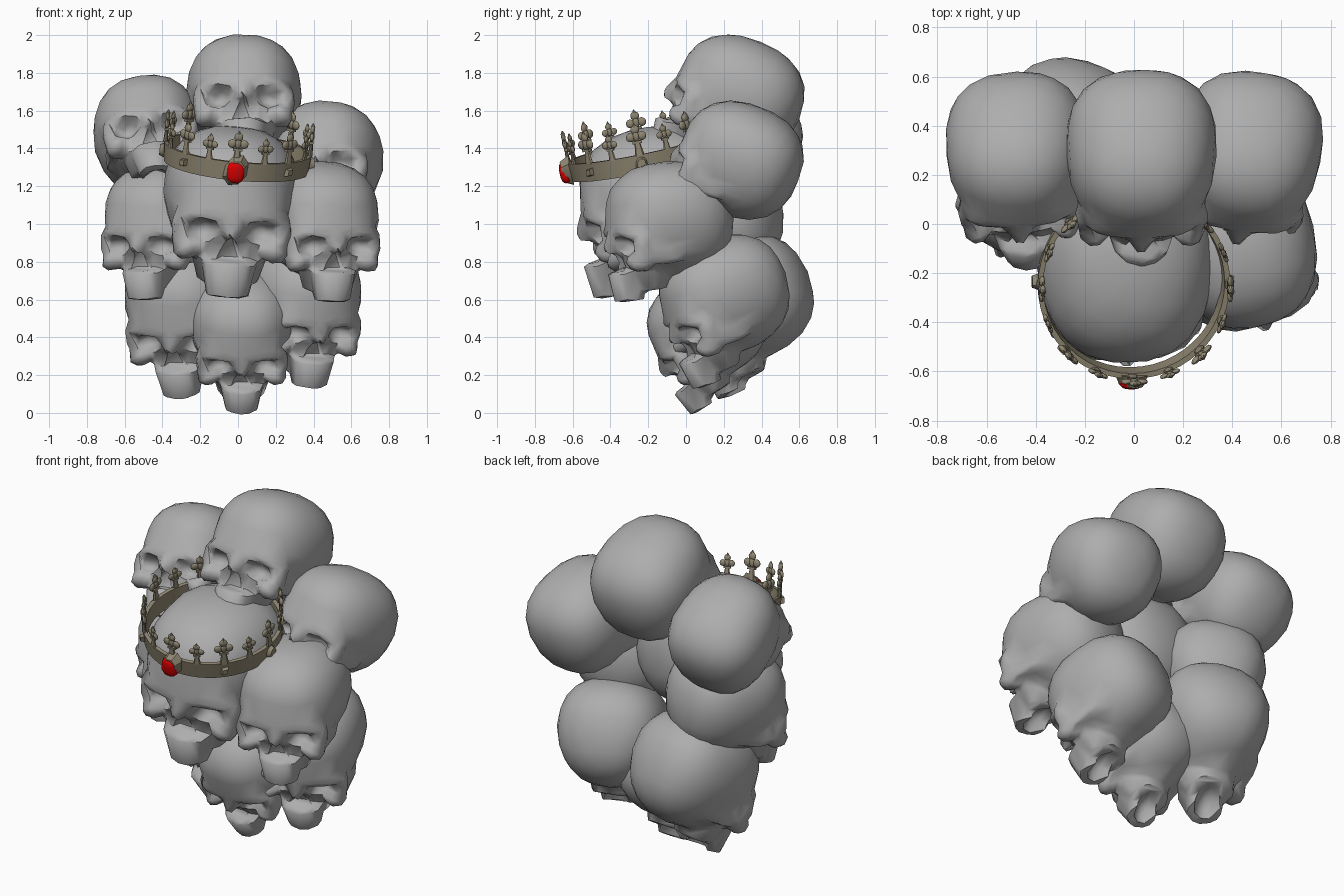
import bpy, bmesh, math
from math import radians, pi
from mathutils import Matrix, Vector, Euler

cube = bpy.data.objects.get("Cube")
if cube:
    bpy.data.objects.remove(cube)


def material(name, rgb):
    m = bpy.data.materials.new(name)
    m.use_nodes = True
    m.diffuse_color = (*rgb, 1)
    m.node_tree.nodes["Principled BSDF"].inputs["Base Color"].default_value = (*rgb, 1)
    return m


BONE = material("bone grey", (0.42, 0.42, 0.42))
GOLD = material("dull gold", (0.28, 0.245, 0.17))
RED = material("ruby red", (0.7, 0.0, 0.0))


def place(loc, scale=(1, 1, 1), rot=(0, 0, 0)):
    e = Euler([radians(a) for a in rot])
    return Matrix.LocRotScale(Vector(loc), e, Vector(scale))


def blob(bm, loc, rad, rot=(0, 0, 0), sub=3):
    return bmesh.ops.create_icosphere(bm, subdivisions=sub, radius=1,
                                      matrix=place(loc, rad, rot))["verts"]


def cone(bm, loc, r1, r2, depth, scale=(1, 1, 1), rot=(0, 0, 0), segs=12):
    bmesh.ops.create_cone(bm, cap_ends=True, segments=segs, radius1=r1, radius2=r2,
                          depth=depth, matrix=place(loc, scale, rot))


def box(bm, loc, size, rot=(0, 0, 0)):
    bmesh.ops.create_cube(bm, size=1, matrix=place(loc, size, rot))


def squared(co, power):
    return Vector([math.copysign(abs(c) ** power, c) for c in co])


def finish(name, bm, mat):
    bmesh.ops.recalc_face_normals(bm, faces=bm.faces)
    me = bpy.data.meshes.new(name)
    bm.to_mesh(me)
    bm.free()
    me.materials.append(mat)
    ob = bpy.data.objects.new(name, me)
    bpy.context.scene.collection.objects.link(ob)
    return ob


def smooth(ob, angle):
    bpy.ops.object.select_all(action='DESELECT')
    ob.select_set(True)
    bpy.context.view_layer.objects.active = ob
    bpy.ops.object.shade_smooth_by_angle(angle=radians(angle))


# Cranium: a coarse boxy egg, narrower towards the forehead and the nape
bm = bmesh.new()
for v in blob(bm, (0, 0, 0), (1, 1, 1), sub=3):
    x, y, z = squared(v.co, 0.83)
    taper = (1 + 0.07 * y) * (1 + 0.16 * min(z, 0))
    v.co = (0.5 * x * taper, 0.56 * y, 0.5 * z if z > 0 else 0.53 * z)

# Face bones
cone(bm, (0, -0.25, -0.36), 0.22, 0.37, 0.5, (1, 0.78, 1))
cone(bm, (0, -0.41, -0.56), 0.16, 0.21, 0.27, (1, 0.9, 1))
blob(bm, (0, -0.54, -0.17), (0.06, 0.07, 0.13), (-15, 0, 0))
for s in (-1, 1):
    blob(bm, (s * 0.2, -0.47, -0.08), (0.19, 0.08, 0.06), (0, s * 8, s * 15))
    blob(bm, (s * 0.31, -0.38, -0.34), (0.12, 0.13, 0.09), (0, s * 35, 0))
    blob(bm, (s * 0.38, -0.36, -0.2), (0.06, 0.09, 0.15))
    blob(bm, (s * 0.38, -0.16, -0.32), (0.05, 0.22, 0.07))
skull = finish("skull_source", bm, BONE)

# Cutters: eye sockets, temples, jaw sides, nose, palate
bm = bmesh.new()
for s in (-1, 1):
    blob(bm, (s * 0.22, -0.58, -0.21), (0.135, 0.23, 0.1), (0, s * 14, 0))
    blob(bm, (s * 0.58, -0.3, -0.1), (0.14, 0.16, 0.16))
    blob(bm, (s * 0.33, -0.34, -0.59), (0.11, 0.2, 0.12))
cone(bm, (0, -0.56, -0.35), 0.12, 0.12, 0.26, (0.9, 1.1, 1), (90, 0, 0), segs=3)
blob(bm, (0, -0.3, -0.74), (0.12, 0.2, 0.2))
cutter = finish("socket_cutter", bm, BONE)
cutter.hide_render = True

# Fuse, carve and reduce to a low-poly skull
fuse = skull.modifiers.new("fuse", 'REMESH')
fuse.mode, fuse.voxel_size = 'VOXEL', 0.022
cut = skull.modifiers.new("cut", 'BOOLEAN')
cut.operation, cut.object, cut.solver = 'DIFFERENCE', cutter, 'EXACT'
cut.use_self = True
again = skull.modifiers.new("clean", 'REMESH')
again.mode, again.voxel_size = 'VOXEL', 0.02
relax = skull.modifiers.new("relax", 'SMOOTH')
relax.factor, relax.iterations = 0.5, 4
low = skull.modifiers.new("low", 'DECIMATE')
low.ratio = 0.02
bpy.context.view_layer.update()
baked = skull.evaluated_get(bpy.context.evaluated_depsgraph_get())
bm = bmesh.new()
bm.from_mesh(baked.to_mesh())
baked.to_mesh_clear()
for ob in (skull, cutter):
    bpy.data.objects.remove(ob)

# name: location, size, (pitch, roll, yaw)
SKULLS = {
    "top_skull": ((0.03, 0.28, 1.68), 0.615, (-22, 0, 0)),
    "upper_right_skull": ((-0.475, 0.29, 1.475), 0.58, (-32, -6, 3)),
    "upper_left_skull": ((0.47, 0.29, 1.345), 0.585, (-21, 4, -8)),
    "crowned_skull": ((-0.035, -0.16, 1.155), 0.725, (8, 3, 2)),
    "middle_right_skull": ((-0.4, 0.18, 1.03), 0.59, (5, 0, -26)),
    "middle_left_skull": ((0.44, -0.09, 1.03), 0.605, (5, 0, 16)),
    "lower_right_skull": ((-0.28, 0.31, 0.61), 0.635, (24, 0, -17)),
    "lower_left_skull": ((0.345, 0.2, 0.63), 0.605, (20, 0, 19)),
    "bottom_skull": ((0.02, 0.11, 0.475), 0.56, (29, 0, 0)),
}
shared = None
for name, (loc, size, rot) in SKULLS.items():
    if shared is None:
        ob = finish(name, bm, BONE)
        smooth(ob, 50)
        shared = ob.data
    else:
        ob = bpy.data.objects.new(name, shared)
        bpy.context.scene.collection.objects.link(ob)
    ob.matrix_world = place(loc, (size,) * 3, rot)

# Crown
R, H = 0.385, 0.1
SEAT = place((-0.005, -0.235, 1.355), rot=(11.5, 5.5, 0))


def ring_add(bm, angle, z, build):
    """Build a part facing -y on the band, then turn it round the ring."""
    part = bmesh.new()
    build(part)
    turn = Matrix.Rotation(radians(angle), 4, 'Z') @ place((0, -R, z))
    bmesh.ops.transform(part, matrix=turn, verts=part.verts)
    tmp = bpy.data.meshes.new("part")
    part.to_mesh(tmp)
    part.free()
    bm.from_mesh(tmp)
    bpy.data.meshes.remove(tmp)


bm = bmesh.new()
profile = [(R, -H / 2), (R + 0.008, H / 2), (R - 0.014, H / 2), (R - 0.02, -H / 2)]
loop = [bm.verts.new((r, 0, z)) for r, z in profile]
edges = [bm.edges.new((loop[i], loop[(i + 1) % 4])) for i in range(4)]
bmesh.ops.spin(bm, geom=loop + edges, cent=(0, 0, 0), axis=(0, 0, 1), angle=2 * pi,
               steps=48, use_merge=True)
bmesh.ops.remove_doubles(bm, verts=bm.verts, dist=0.0005)
band = finish("crown_band", bm, GOLD)


def fleur(k):
    def build(p):
        cone(p, (0, 0, 0.035 * k), 0.026 * k, 0.013 * k, 0.08 * k, (1, 0.5, 1), segs=8)
        box(p, (0, 0, 0.068 * k), (0.05 * k, 0.02 * k, 0.014 * k))
        for x, z in ((-0.031, 0.098), (0.031, 0.098), (0, 0.135)):
            blob(p, (x * k, 0, z * k), (0.024 * k, 0.012 * k, 0.024 * k), sub=2)
        blob(p, (0, 0, 0.1 * k), (0.018 * k, 0.014 * k, 0.03 * k), sub=2)
        cone(p, (0, 0, 0.16 * k), 0.013 * k, 0.002, 0.02 * k, segs=6)
    return build


bm = bmesh.new()
for i in range(16):
    ring_add(bm, i * 22.5, H / 2, fleur(0.8 if i % 2 else 1.0))
fleurs = finish("crown_fleurs", bm, GOLD)


def stud(r, tall, depth, segs):
    def build(p):
        cone(p, (0, -0.4 * depth, 0), r, 0.7 * r, depth, (1, tall, 1), (90, 180 / segs, 0), segs)
    return build


# Studs on the band and the setting of the front gem
bm = bmesh.new()
for a in (45, 135, 225, 315):
    ring_add(bm, a, 0, stud(0.026, 1.3, 0.028, 4))
for a in (90, 180, 270):
    ring_add(bm, a, 0, stud(0.033, 1.3, 0.03, 12))
ring_add(bm, 0, 0.005, stud(0.064, 1.4, 0.05, 8))
studs = finish("crown_studs", bm, GOLD)


def ruby(p):
    for v in blob(p, (0, 0, 0), (1, 1, 1)):
        x, y, z = squared(v.co, 0.75)
        v.co = (0.048 * x, 0.03 * y - 0.028, 0.058 * z)


bm = bmesh.new()
ring_add(bm, 0, 0, ruby)
gem = finish("front_gem", bm, RED)

for ob in (band, fleurs, studs, gem):
    smooth(ob, 35)
    ob.matrix_world = SEAT.copy()
